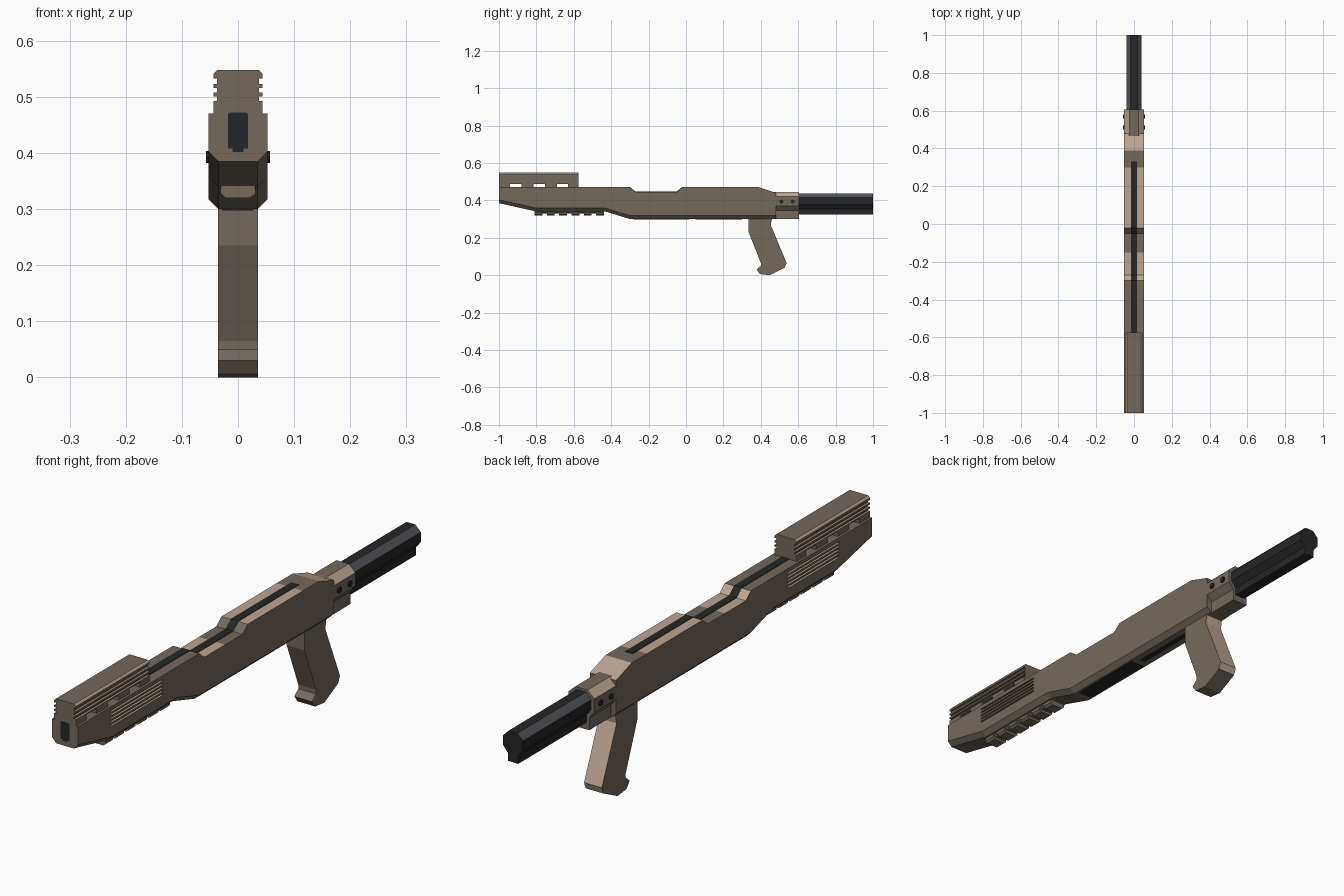
import bpy
import bmesh

cube = bpy.data.objects.get("Cube")
if cube:
    bpy.data.objects.remove(cube, do_unlink=True)


def material(name, rgb):
    m = bpy.data.materials.new(name)
    m.use_nodes = True
    col = (*rgb, 1)
    m.diffuse_color = col
    m.node_tree.nodes["Principled BSDF"].inputs["Base Color"].default_value = col
    return m


BROWN = material("brown", (0.175, 0.143, 0.114))
TAN = material("light tan", (0.50, 0.38, 0.29))
BLACK = material("black", (0.018, 0.019, 0.020))
GREY = material("dark grey", (0.085, 0.088, 0.095))


def loft(name, rings, mats, rule=None):
    """Skin closed rings of equal length; rule(normal, centre) gives the slot."""
    bm = bmesh.new()
    vs = [[bm.verts.new(p) for p in ring] for ring in rings]
    n = len(rings[0])
    for a, b in zip(vs, vs[1:]):
        for i in range(n):
            j = (i + 1) % n
            bm.faces.new((a[i], a[j], b[j], b[i]))
    bm.faces.new(vs[0])
    bm.faces.new(vs[-1][::-1])
    bmesh.ops.recalc_face_normals(bm, faces=bm.faces)
    bm.normal_update()
    if rule:
        for f in bm.faces:
            f.material_index = int(rule(f.normal, f.calc_center_median()))
    me = bpy.data.meshes.new(name)
    bm.to_mesh(me)
    bm.free()
    for m in mats:
        me.materials.append(m)
    ob = bpy.data.objects.new(name, me)
    bpy.context.collection.objects.link(ob)
    return ob


def mirror(half):
    """Close a half section of (x, z) points across the middle."""
    return half + [(-x, z) for x, z in reversed(half)]


def along_y(name, half, y0, y1, mats, rule=None):
    sec = mirror(half)
    return loft(name, [[(x, y, z) for x, z in sec] for y in (y0, y1)], mats, rule)


def along_x(name, profile, x0, x1, mats, rule=None):
    return loft(name, [[(x, y, z) for y, z in profile] for x in (x0, x1)], mats, rule)


def box(name, x, y, z, mats, rule=None):
    prof = [(y[0], z[0]), (y[1], z[0]), (y[1], z[1]), (y[0], z[1])]
    return along_x(name, prof, x[0], x[1], mats, rule)


# Receiver: stations of (y, top, bottom) with chamfered lower edges
stations = [(-1, .47, .385), (-.8, .47, .34), (-.43, .47, .34), (-.3, .47, .3),
            (-.27, .445, .3), (-.15, .445, .3), (-.05, .445, .3), (-.02, .47, .3),
            (.3, .47, .3), (.39, .47, .3), (.48, .44, .3)]


def body_ring(y, top, low):
    return [(x, y, z) for x, z in mirror([(.053, top), (.053, low + .018), (.035, low)])]


def body_rule(n, c):
    light = -.3 < c.y < -.15 or -.02 < c.y < .3 or .39 < c.y < .479
    return n.z > .3 and light


body = loft("receiver", [body_ring(*s) for s in stations], [BROWN, TAN], body_rule)

# Side vent grooves
for side in (-1, 1):
    for k in range(5):
        z = .398 + k * .013
        cut = box("groove_cutter", (side * .045, side * .07), (-.81, -.51),
                  (z, z + .006), [BROWN, TAN], lambda n, c: n.z < -.5)
        cut.hide_render = True
        mod = body.modifiers.new("groove", 'BOOLEAN')
        mod.operation = 'DIFFERENCE'
        mod.solver = 'EXACT'
        mod.object = cut
bpy.context.view_layer.update()
deps = bpy.context.evaluated_depsgraph_get()
carved = bpy.data.meshes.new_from_object(body.evaluated_get(deps))
body.modifiers.clear()
body.data = carved
for ob in [o for o in bpy.data.objects if o.name.startswith("groove_cutter")]:
    bpy.data.objects.remove(ob, do_unlink=True)

# Dark channel following the top line
line = [(y, t) for y, t, b in stations if y < .31] + [(.33, .47)]
loft("top_channel", [[(-.015, y, t - .004), (.015, y, t - .004),
                      (.015, y, t + .002), (-.015, y, t + .002)] for y, t in line], [BLACK])

# Muzzle opening and underside well
box("muzzle_opening", (-.018, .018), (-1.001, -.995), (.408, .47), [BLACK])
box("muzzle_opening_lower", (-.01, .01), (-1.001, -.995), (.402, .408), [BLACK])
box("magazine_well", (-.028, .028), (-.28, .02), (.298, .304), [BLACK])
box("lower_slot", (-.01, .01), (.05, .3), (.298, .304), [BLACK])

# Upper rail with ribbed sides, standing on feet that leave vents
ribs = [(.044, .488), (.044, .493), (.037, .493), (.037, .501), (.044, .501),
        (.044, .508), (.037, .508), (.037, .516), (.044, .516), (.044, .523),
        (.037, .523), (.037, .533), (.044, .533), (.044, .541), (.037, .548)]
along_y("upper_rail", ribs, -1, -.575, [BROWN, TAN],
        lambda n, c: n.z > .3 and c.z < .547)
for y0, y1 in ((-1, -.94), (-.88, -.815), (-.755, -.69), (-.63, -.575)):
    box("rail_foot", (-.044, .044), (y0, y1), (.468, .489), [BROWN])

# Lower rail with cross teeth
along_y("lower_rail", [(.022, .33), (.03, .335), (.03, .342)], -.81, -.44, [BROWN])
for k in range(6):
    y = -.81 + k * .066
    along_y("lower_rail_tooth", [(.022, .32), (.031, .328), (.031, .336), (.024, .342)],
            y, y + .042, [BROWN])

# Rear collar and its bolts
along_y("rear_collar", [(.025, .445), (.052, .42), (.052, .37), (.032, .345), (.032, .3)],
        .46, .605, [BROWN, TAN], lambda n, c: .3 < n.z < .9)
for side in (-1, 1):
    for y in (.51, .57):
        bpy.ops.mesh.primitive_cylinder_add(vertices=8, radius=.011, depth=.008,
                                            location=(side * .053, y, .393),
                                            rotation=(0, 1.5708, 0))
        bolt = bpy.context.object
        bolt.name = "collar_bolt"
        bolt.data.materials.append(BLACK)

# Stock tube with a narrow lower spine
along_y("stock_tube", [(.018, .436), (.04, .414), (.04, .378), (.021, .354), (.021, .325)],
        .6, 1, [BLACK, GREY], lambda n, c: .3 < n.z < .9)

# Pistol grip
grip = [(.333, .305), (.333, .235), (.4, .065), (.4, .05), (.377, .03), (.395, .006),
        (.447, 0), (.528, .04), (.538, .065), (.453, .268), (.46, .305)]
along_x("pistol_grip", grip, -.036, .036, [BROWN, TAN],
        lambda n, c: n.y > .5 and c.z > .05)
